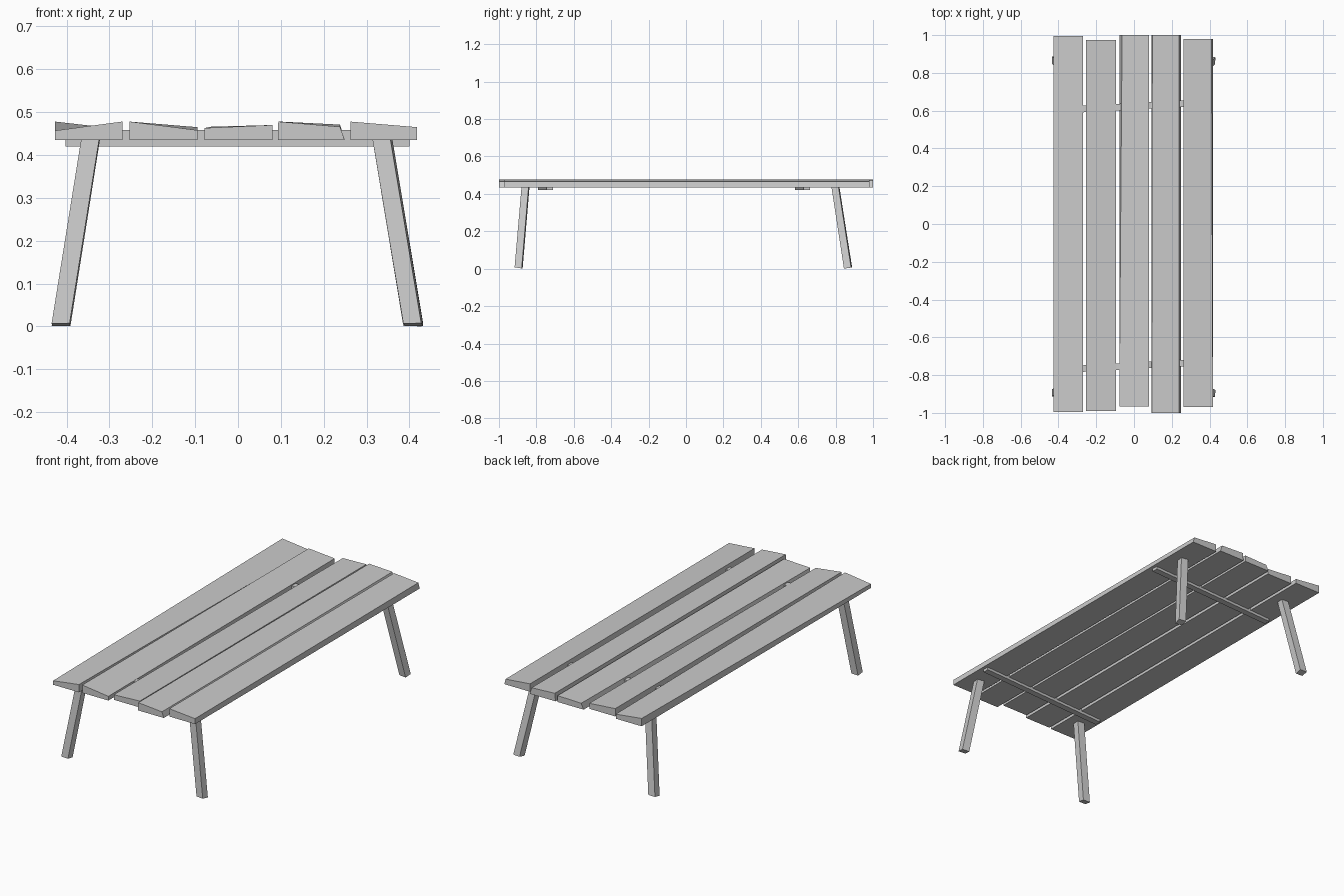
import bpy
from math import cos, sin, radians

FACES = [(3, 2, 1, 0), (4, 5, 6, 7), (0, 1, 5, 4),
         (1, 2, 6, 5), (2, 3, 7, 6), (3, 0, 4, 7)]


def hexahedron(name, bottom, top):
    """Flat-faced block from two counter-clockwise four-point rings."""
    mesh = bpy.data.meshes.new(name)
    mesh.from_pydata(bottom + top, [], FACES)
    mesh.update()
    obj = bpy.data.objects.new(name, mesh)
    bpy.context.collection.objects.link(obj)
    return obj


# Rough-cut top planks: x range, y range,
# top corner heights and top corner x (front left, front right, back right, back left)
BASE = 0.435
PLANKS = [
    (-0.427, -0.27, -0.995, 0.995,
     (0.457, 0.478, 0.46, 0.478), (-0.427, -0.27, -0.27, -0.427)),
    (-0.253, -0.095, -0.99, 0.975,
     (0.478, 0.458, 0.465, 0.478), (-0.253, -0.095, -0.095, -0.253)),
    (-0.078, 0.08, -0.967, 1.0,
     (0.463, 0.47, 0.47, 0.466), (-0.078, 0.08, 0.08, -0.063)),
    (0.093, 0.249, -1.0, 1.0,
     (0.478, 0.466, 0.471, 0.478), (0.094, 0.238, 0.238, 0.097)),
    (0.262, 0.418, -0.97, 0.98,
     (0.478, 0.465, 0.465, 0.478), (0.262, 0.418, 0.41, 0.262)),
]
for i, (x0, x1, y0, y1, tz, tx) in enumerate(PLANKS):
    ys = (y0, y0, y1, y1)
    bottom = [(x, y, BASE) for x, y in zip((x0, x1, x1, x0), ys)]
    hexahedron(f"top_plank_{i + 1}", bottom, list(zip(tx, ys, tz)))

# Slightly skewed battens under the planks
for name, yc in (("front_batten", -0.75), ("back_batten", 0.624)):
    ring = [(-0.403, yc - 0.04), (0.40, yc + 0.004),
            (0.40, yc + 0.038), (-0.403, yc - 0.005)]
    hexahedron(name, [(x, y, 0.42) for x, y in ring],
               [(x, y, 0.458) for x, y in ring])


# Splayed legs: foot centre, top centre, twist, foot tilt in y
def leg(name, foot, head, twist, tilt):
    a = radians(twist)
    ring = [(-0.021, -0.019), (0.021, -0.019), (0.021, 0.019), (-0.021, 0.019)]
    ring = [(x * cos(a) - y * sin(a), x * sin(a) + y * cos(a)) for x, y in ring]
    low = [(foot[0] + x, foot[1] + y, 0.004 + y * tilt) for x, y in ring]
    high = [(head[0] + x, head[1] + y, BASE + 0.002) for x, y in ring]
    hexahedron(name, low, high)


leg("front_left_leg", (-0.413, -0.895), (-0.344, -0.858), -3, -0.17)
leg("front_right_leg", (0.409, -0.895), (0.337, -0.858), -7, -0.17)
leg("back_left_leg", (-0.413, 0.868), (-0.344, 0.80), -3, 0.18)
leg("back_right_leg", (0.409, 0.866), (0.337, 0.799), -7, 0.18)
